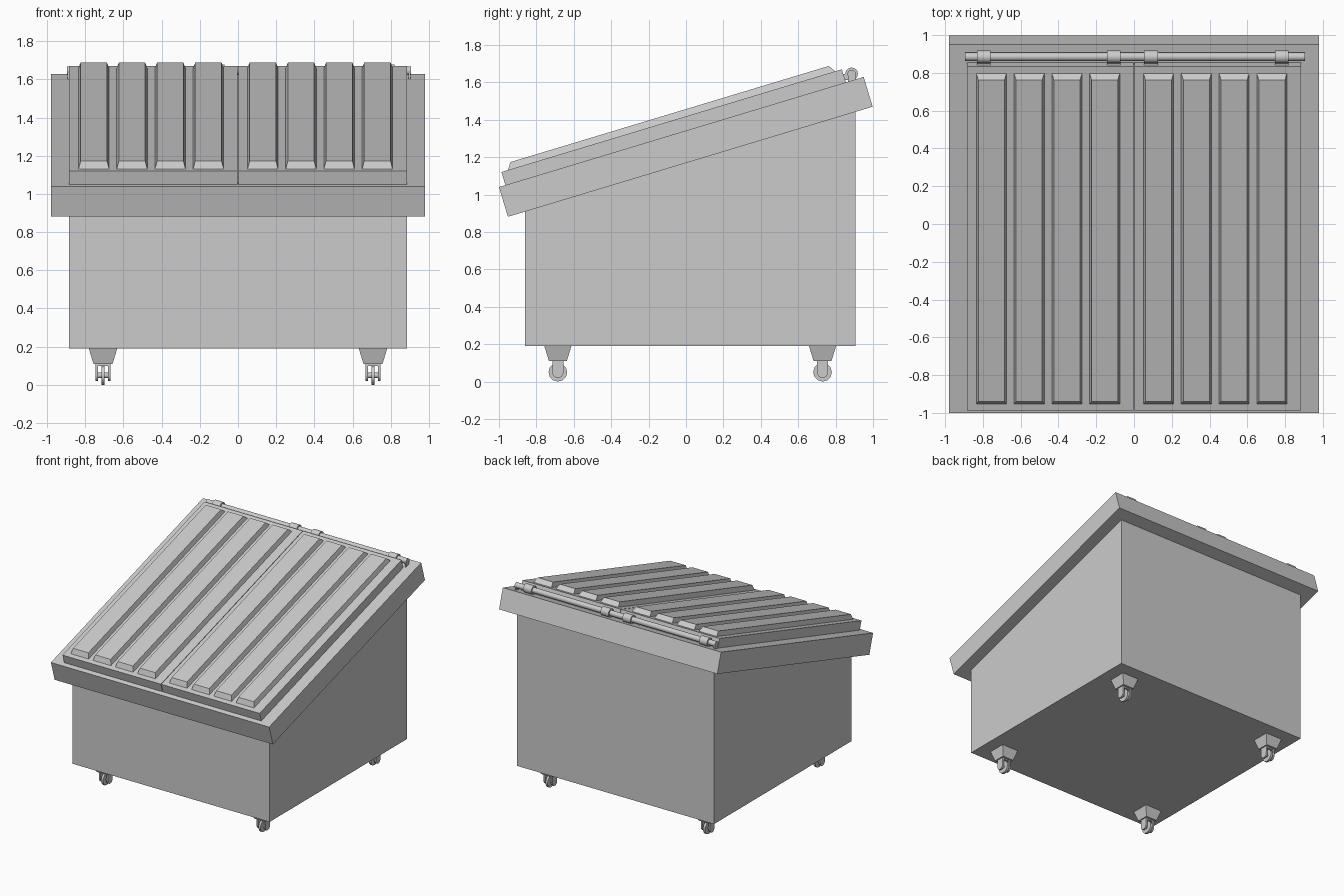
import bpy, bmesh, math
from mathutils import Vector, Matrix

if "Cube" in bpy.data.objects:
    bpy.data.objects.remove(bpy.data.objects["Cube"])

TILT = math.radians(16.8)
# Sloped frame: origin at the front top edge of the rim, y along the slope, z out of it
SLOPE = Matrix.Translation((0, -1.0, 1.04)) @ Matrix.Rotation(TILT, 4, 'X')


def finish(name, bm, smooth=False):
    bmesh.ops.recalc_face_normals(bm, faces=bm.faces)
    me = bpy.data.meshes.new(name)
    bm.to_mesh(me)
    bm.free()
    ob = bpy.data.objects.new(name, me)
    bpy.context.collection.objects.link(ob)
    if smooth:
        bpy.ops.object.select_all(action='DESELECT')
        ob.select_set(True)
        bpy.context.view_layer.objects.active = ob
        bpy.ops.object.shade_smooth_by_angle(angle=math.radians(35))
    return ob


def block(name, x, y, z, inset=(0, 0), inset_low=(0, 0), mat=Matrix()):
    """Box whose top or bottom may be tapered by an x, y inset."""
    bm = bmesh.new()
    bmesh.ops.create_cube(bm, size=1)
    for v in bm.verts:
        ix, iy = inset if v.co.z > 0 else inset_low
        v.co = mat @ Vector((x[1] - ix if v.co.x > 0 else x[0] + ix,
                             y[1] - iy if v.co.y > 0 else y[0] + iy,
                             z[1] if v.co.z > 0 else z[0]))
    return finish(name, bm)


def prism(name, profile, x0, x1, smooth=False):
    """Side profile (y, z) extruded along x."""
    bm = bmesh.new()
    f = bm.faces.new([bm.verts.new((x0, y, z)) for y, z in profile])
    r = bmesh.ops.extrude_face_region(bm, geom=[f])
    vs = [g for g in r['geom'] if isinstance(g, bmesh.types.BMVert)]
    bmesh.ops.translate(bm, verts=vs, vec=(x1 - x0, 0, 0))
    return finish(name, bm, smooth)


def rod(name, x0, x1, y, z, radius, sides=16):
    pts = [(y + radius * math.cos(2 * math.pi * i / sides),
            z + radius * math.sin(2 * math.pi * i / sides)) for i in range(sides)]
    return prism(name, pts, x0, x1, True)


# Bin body with sloped top hidden inside the rim
prism("bin_body", [(-0.86, 0.19), (0.905, 0.19), (0.905, 1.53), (-0.86, 1.0)], -0.885, 0.885)

# Tilted rim
block("rim", (-0.98, 0.98), (0, 2.037), (-0.166, 0), mat=SLOPE)

# Two lids with four raised ribs each
for side, x0, x1, first in (("left", -0.885, -0.002, -0.755), ("right", 0.002, 0.885, 0.13)):
    block(side + "_lid", (x0, x1), (0.036, 1.937), (-0.005, 0.073), mat=SLOPE)
    for i in range(4):
        c = first + 0.2 * i
        block(f"{side}_lid_rib_{i + 1}", (c - 0.081, c + 0.081), (0.07, 1.902),
              (0.07, 0.110), inset=(0.012, 0.027), mat=SLOPE)

# Hinge rod, knuckles, lugs and end brackets
HY, HZ = 0.885, 1.645
rod("hinge_rod", -0.895, 0.905, HY, HZ, 0.022)
for i, x in enumerate((-0.795, -0.107, 0.09, 0.783)):
    rod(f"hinge_knuckle_{i + 1}", x - 0.036, x + 0.036, HY, HZ, 0.034)
    block(f"hinge_lug_{i + 1}", (x - 0.036, x + 0.036), (0.835, 0.88), (1.612, 1.645))
for i, x in enumerate((-0.888, 0.898)):
    block(f"hinge_bracket_{i + 1}", (x - 0.006, x + 0.006), (HY - 0.02, HY + 0.02), (1.60, HZ))

# Casters: tapered mount, fork, axle and wheel
for i, (cx, cy) in enumerate([(x, y) for x in (-0.707, 0.707) for y in (-0.685, 0.73)]):
    n = i + 1
    block(f"caster_mount_{n}", (cx - 0.075, cx + 0.075), (cy - 0.073, cy + 0.073),
          (0.11, 0.192), inset_low=(0.025, 0.025))
    block(f"caster_fork_top_{n}", (cx - 0.04, cx + 0.04), (cy - 0.03, cy + 0.03), (0.1, 0.115))
    leg = [(cy + 0.03 * math.cos(a), 0.05 + 0.03 * math.sin(a))
           for a in [math.pi + math.pi * k / 8 for k in range(9)]]
    leg += [(cy + 0.03, 0.112), (cy - 0.03, 0.112)]
    for s, label in ((-1, "left"), (1, "right")):
        prism(f"caster_{label}_fork_leg_{n}", leg, cx + s * 0.026, cx + s * 0.04, True)
    rod(f"caster_axle_{n}", cx - 0.03, cx + 0.03, cy, 0.05, 0.015, 12)
    rod(f"caster_wheel_{n}", cx - 0.009, cx + 0.009, cy, 0.05, 0.05, 12)
